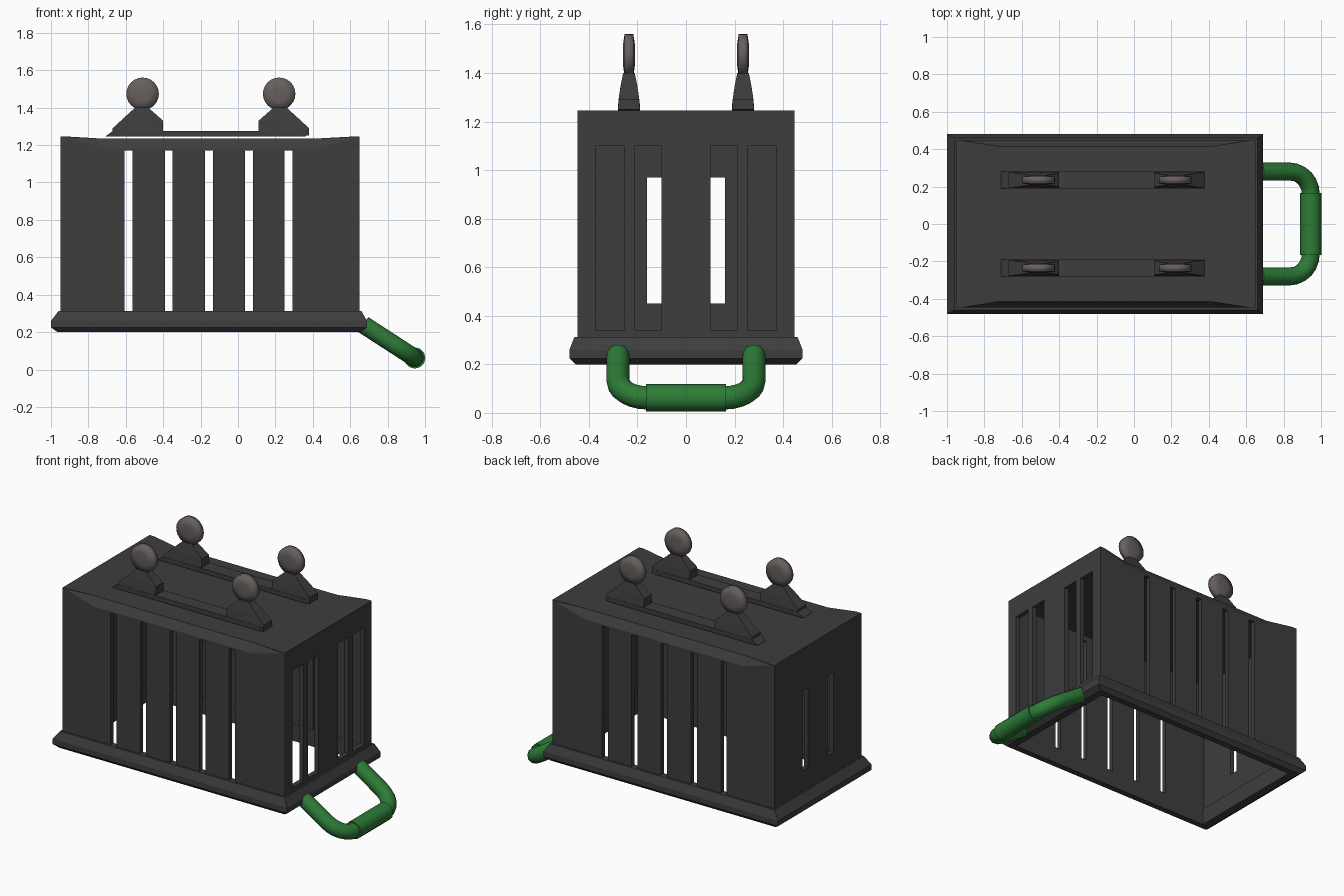
import bpy, bmesh, math
from mathutils import Vector, Matrix

if "Cube" in bpy.data.objects:
    bpy.data.objects.remove(bpy.data.objects["Cube"])


def material(name, col):
    m = bpy.data.materials.new(name)
    m.diffuse_color = (*col, 1)
    m.use_nodes = True
    m.node_tree.nodes["Principled BSDF"].inputs["Base Color"].default_value = m.diffuse_color
    return m


DARK = material("charcoal", (0.047, 0.047, 0.047))
GREEN = material("green", (0.026, 0.20, 0.038))
GREY = material("warm_grey", (0.135, 0.115, 0.113))


def finish(bm, name, mat):
    bmesh.ops.recalc_face_normals(bm, faces=bm.faces[:])
    me = bpy.data.meshes.new(name)
    bm.to_mesh(me)
    bm.free()
    ob = bpy.data.objects.new(name, me)
    bpy.context.collection.objects.link(ob)
    me.materials.append(mat)
    return ob


def hull(name, pts, mat=DARK):
    bm = bmesh.new()
    for p in pts:
        bm.verts.new(p)
    bmesh.ops.convex_hull(bm, input=bm.verts[:])
    return finish(bm, name, mat)


def box(name, x, y, z, mat=DARK):
    return hull(name, [(a, b, c) for a in x for b in y for c in z], mat)


def cut(ob, cutter):
    m = ob.modifiers.new("cut", 'BOOLEAN')
    m.operation, m.solver, m.object = 'DIFFERENCE', 'EXACT', cutter
    bpy.context.view_layer.objects.active = ob
    bpy.ops.object.modifier_apply(modifier=m.name)
    bpy.data.objects.remove(cutter, do_unlink=True)


def smooth(ob, angle=40):
    bpy.ops.object.select_all(action='DESELECT')
    ob.select_set(True)
    bpy.context.view_layer.objects.active = ob
    bpy.ops.object.shade_smooth_by_angle(angle=math.radians(angle))


# cage body: hollow box open at the bottom
Y = 0.447
body = box("cage_body", (-0.95, 0.65), (-Y, Y), (0.29, 1.245))
cut(body, box("c", (-0.92, 0.62), (-Y + 0.03, Y - 0.03), (0.1, 1.205)))

# tall slots through front and back
for x in (-0.585, -0.37, -0.155, 0.058, 0.27):
    cut(body, box("c", (x - 0.021, x + 0.021), (-1, 1), (0.312, 1.17)))

# end wall openings
for s in (-1, 1):
    cut(body, box("c", (-1.1, -0.8), (s * 0.10, s * 0.16), (0.45, 0.97)))
    for a, b in ((0.10, 0.21), (0.255, 0.37)):
        cut(body, box("c", (0.55, 0.8), (s * a, s * b), (0.34, 1.10)))

# shallow roof recess and tapered chamfers along the long top edges
cut(body, hull("c", [(x, y, z) for y in (-1, 1) for x, z in
                     ((-0.92, 1.246), (-0.73, 1.235), (0.42, 1.235), (0.62, 1.246),
                      (-0.92, 1.4), (0.62, 1.4))]))
for s in (-1, 1):
    pts = [(x, s * y, z) for x in (-0.73, 0.42) for y, z in
           ((Y + 0.002, 1.178), (0.415, 1.236), (0.415, 1.3), (Y + 0.002, 1.3))]
    pts += [(x, s * (Y + 0.002), z) for x in (-0.93, 0.63) for z in (1.236, 1.3)]
    cut(body, hull("c", pts))

# flared base rim
rim = hull("base_rim", [(x, y, z) for s in (-1, 1) for x0, x1, w, z in
                        ((-0.965, 0.655, 0.455, 0.20), (-1.0, 0.69, 0.48, 0.225),
                         (-1.0, 0.69, 0.48, 0.26), (-0.96, 0.66, 0.46, 0.312))
                        for x in (x0, x1) for y in (s * w,)])
cut(rim, box("c", (-0.91, 0.61), (-0.415, 0.415), (0.1, 0.4)))

# roof rails, wheel brackets and wheels
CX = -0.145
for s, side in ((-1, "front"), (1, "back")):
    yc = s * 0.235
    hull("roof_rail_" + side, [(x, yc + d, z) for d in (-0.045, 0.045) for x, z in
                               ((-0.71, 1.246), (0.36, 1.246), (-0.67, 1.275), (0.38, 1.265),
                                (0.33, 1.275))])
    for m, end in ((-1, "left"), (1, "right")):
        prof = ((0.525, 1.25, 0.045), (0.525, 1.29, 0.043), (0.255, 1.25, 0.045),
                (0.255, 1.33, 0.037), (0.46, 1.35, 0.034), (0.405, 1.40, 0.024),
                (0.335, 1.40, 0.024))
        hull("wheel_bracket_%s_%s" % (side, end),
             [(CX + m * x, yc + d * w, z) for d in (-1, 1) for x, z, w in prof])
        # wheel: thin disc with domed faces
        bm = bmesh.new()
        rot = Matrix.Translation((CX + m * 0.365, yc, 1.474)) @ Matrix.Rotation(math.pi / 2, 4, 'X')
        rings = []
        for r, h in ((0.04, -0.025), (0.087, -0.018), (0.087, 0.018), (0.04, 0.025)):
            rings.append([bm.verts.new(rot @ Vector((r * math.cos(k * math.pi / 12),
                                                     r * math.sin(k * math.pi / 12), h)))
                          for k in range(24)])
        for a, b in zip(rings, rings[1:]):
            for k in range(24):
                bm.faces.new((a[k], a[k - 1], b[k - 1], b[k]))
        bm.faces.new(rings[0])
        bm.faces.new(rings[-1])
        smooth(finish(bm, "wheel_%s_%s" % (side, end), GREY), 85)


# green pull handle: sloping U tube with thicker grip
def tube(name, pts, r):
    cu = bpy.data.curves.new(name, 'CURVE')
    cu.dimensions = '3D'
    cu.bevel_depth, cu.bevel_resolution, cu.use_fill_caps = r, 4, True
    sp = cu.splines.new('POLY')
    sp.points.add(len(pts) - 1)
    for p, c in zip(sp.points, pts):
        p.co = (*c, 1)
    ob = bpy.data.objects.new(name, cu)
    bpy.context.collection.objects.link(ob)
    bpy.ops.object.select_all(action='DESELECT')
    ob.select_set(True)
    bpy.context.view_layer.objects.active = ob
    bpy.ops.object.convert(target='MESH')
    ob = bpy.context.object
    ob.data.materials.clear()
    ob.data.materials.append(GREEN)
    smooth(ob)


def on_slope(t, y):
    return (0.67 + 0.275 * t, y, 0.24 - 0.178 * t)


half = [on_slope(0, 0.28)]
for i in range(7):
    a = i * math.pi / 12
    half.append(on_slope(0.6 + 0.4 * math.sin(a), 0.16 + 0.12 * math.cos(a)))
tube("handle_tube", half + [(x, -y, z) for x, y, z in reversed(half)], 0.048)
tube("handle_grip", [on_slope(1, -0.165), on_slope(1, 0.165)], 0.057)
